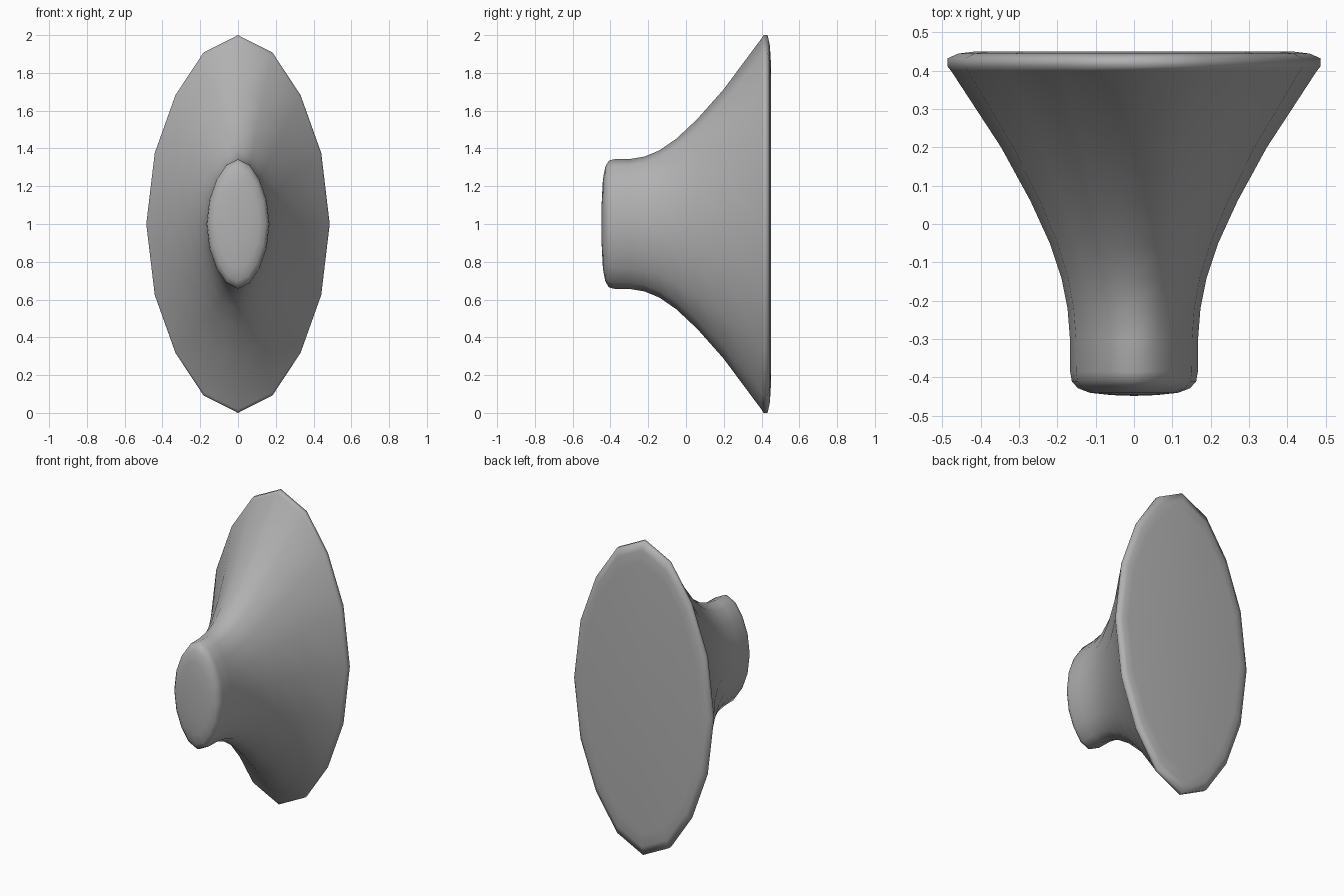
import bpy, bmesh, math

if "Cube" in bpy.data.objects:
    bpy.data.objects.remove(bpy.data.objects["Cube"])

CENTRE_Z, WIDTH, HEIGHT, SIDES = 1.0, 0.488, 1.005, 16
# profile of the flared knob: (y, vertical radius)
PROFILE = [(-0.446, 0.12), (-0.44, 0.235), (-0.428, 0.30), (-0.41, 0.332), (-0.385, 0.341),
           (-0.30, 0.342), (-0.22, 0.355), (-0.14, 0.388), (-0.05, 0.45), (0.06, 0.553),
           (0.20, 0.71), (0.40, 0.978), (0.41, 0.995), (0.432, 0.995), (0.444, 0.94),
           (0.449, 0.86)]

bm = bmesh.new()
rings = []
for y, r in PROFILE:
    ring = []
    for i in range(SIDES):
        a = 2 * math.pi * i / SIDES
        # outline is slightly flattened on the diagonals
        k = r * (1 - 0.035 * math.sin(2 * a) ** 2)
        ring.append(bm.verts.new((k * WIDTH * math.sin(a), y,
                                  CENTRE_Z + k * HEIGHT * math.cos(a))))
    rings.append(ring)

# side walls
for a, b in zip(rings, rings[1:]):
    for i in range(SIDES):
        j = (i + 1) % SIDES
        bm.faces.new((a[i], a[j], b[j], b[i]))

# front and back caps
for ring, y in ((rings[0], -0.448), (rings[-1], 0.45)):
    tip = bm.verts.new((0, y, CENTRE_Z))
    for i in range(SIDES):
        bm.faces.new((ring[i], ring[(i + 1) % SIDES], tip))

bmesh.ops.recalc_face_normals(bm, faces=bm.faces)
for f in bm.faces:
    f.smooth = True
mesh = bpy.data.meshes.new("flared_knob")
bm.to_mesh(mesh)
bm.free()

# dark grey finish
grey = bpy.data.materials.new("dark_grey")
grey.diffuse_color = (0.44, 0.44, 0.44, 1)
grey.use_nodes = True
grey.node_tree.nodes["Principled BSDF"].inputs["Base Color"].default_value = grey.diffuse_color
mesh.materials.append(grey)
bpy.context.collection.objects.link(bpy.data.objects.new("flared_knob", mesh))
